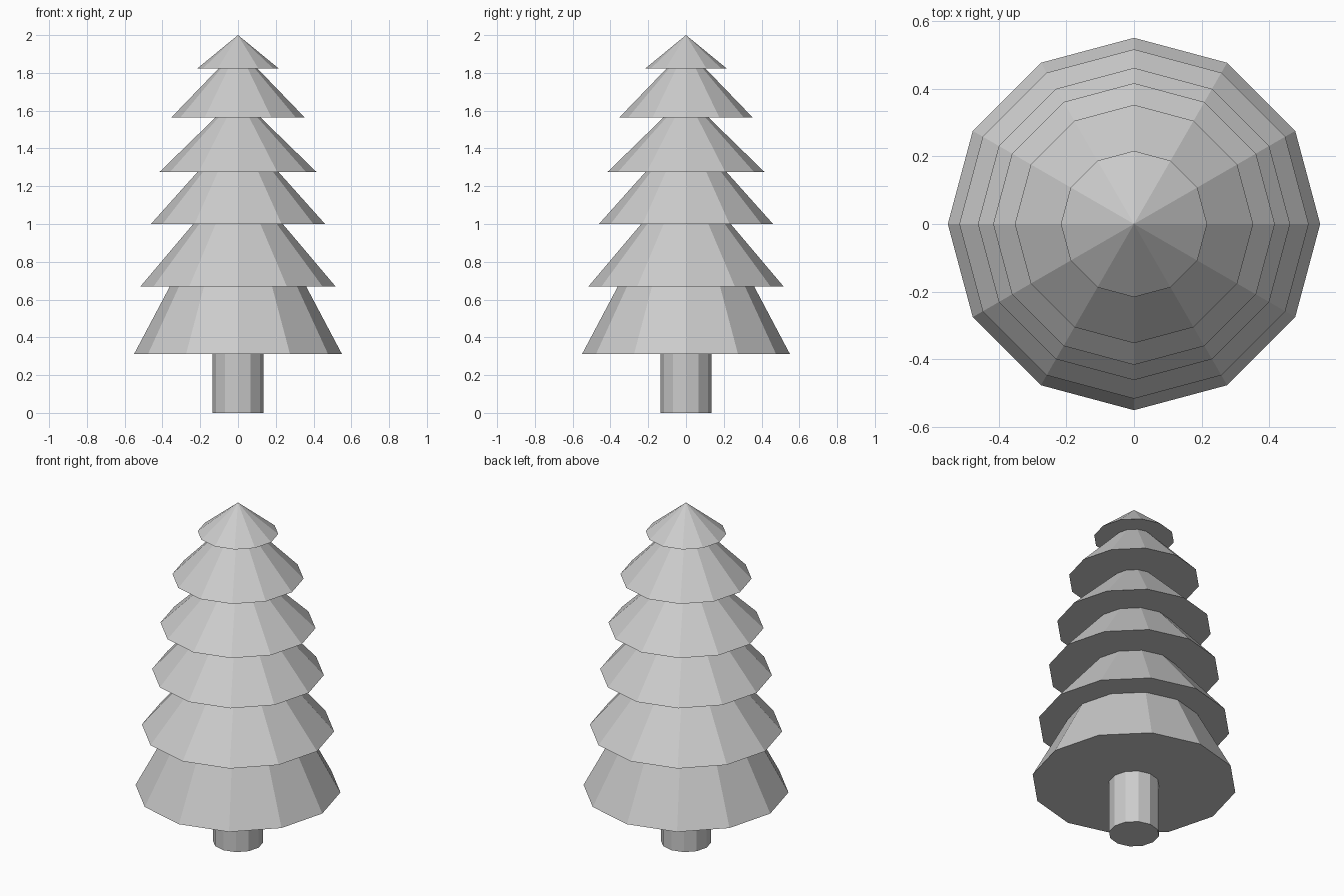
import bpy
import bmesh
from math import pi
from mathutils import Matrix

SIDES = 12

cube = bpy.data.objects.get("Cube")
if cube:
    bpy.data.objects.remove(cube, do_unlink=True)

# Single plain grey for the whole tree
grey = bpy.data.materials.new("plain_grey")
grey.use_nodes = True
grey.diffuse_color = (0.6, 0.6, 0.6, 1)
grey.node_tree.nodes["Principled BSDF"].inputs["Base Color"].default_value = (0.6, 0.6, 0.6, 1)


def tapered(name, z0, z1, r0, r1):
    """Twelve-sided, flat-shaded cone or cylinder with corners on the axes."""
    bm = bmesh.new()
    bmesh.ops.create_cone(bm, cap_ends=True, segments=SIDES,
                          radius1=r0, radius2=r1, depth=z1 - z0,
                          matrix=Matrix.Translation((0, 0, (z0 + z1) / 2)))
    bmesh.ops.remove_doubles(bm, verts=bm.verts, dist=1e-5)
    mesh = bpy.data.meshes.new(name)
    bm.to_mesh(mesh)
    bm.free()
    mesh.materials.append(grey)
    obj = bpy.data.objects.new(name, mesh)
    bpy.context.collection.objects.link(obj)
    return obj


# Trunk, reaching up into the lowest branches
tapered("trunk", 0, 0.4, 0.135, 0.135)

# Branch tiers: base height, apex height, base radius
tiers = [
    (0.312, 1.35, 0.55),
    (0.67, 1.28, 0.516),
    (1.0, 1.515, 0.461),
    (1.275, 1.68, 0.416),
    (1.565, 1.93, 0.352),
    (1.823, 2.0, 0.216),
]
for i, (base, apex, radius) in enumerate(tiers, 1):
    tapered(f"branch_tier_{i}", base, apex, radius, 0)
